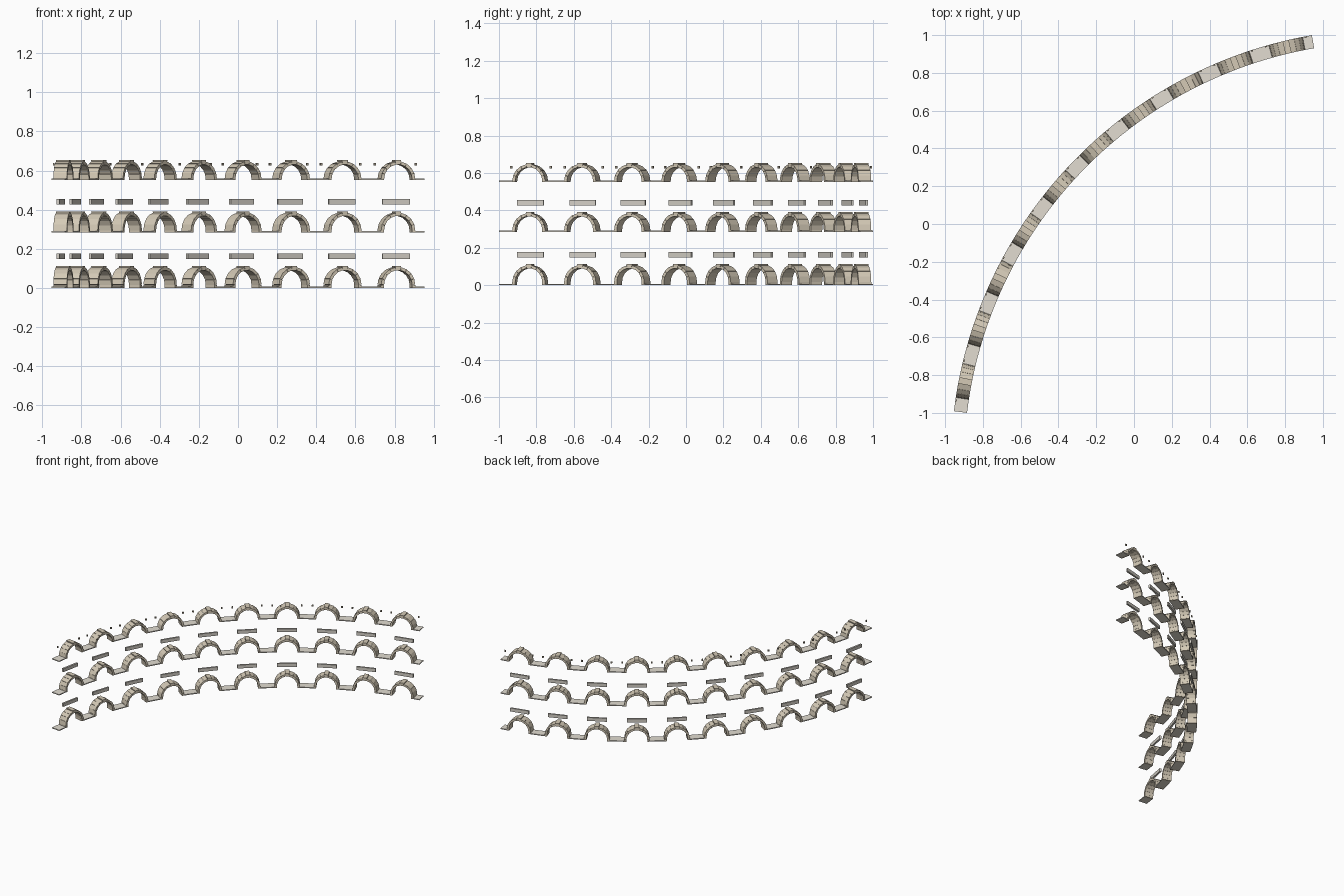
import bpy, bmesh, math

if "Cube" in bpy.data.objects:
    bpy.data.objects.remove(bpy.data.objects["Cube"])

R, W = 2.27, 0.07                  # mean radius and radial width of the arcade
A0, SWEEP, BAYS = 99.8, 73.2, 10
START = 0.004                      # the bays sit slightly toward one end
TAIL = 0.015                       # so the last ledge is a little longer
STEP = (math.radians(SWEEP) - TAIL / R) / BAYS
HALF = R * STEP / 2                # half a bay length along the curve
RI, RO = 0.075, 0.091              # arch ring radii
BLOCKS = 9

# centre of curvature, so the footprint is centred on the origin
a, b = math.radians(A0), math.radians(A0 + SWEEP)
ri, ro = R - W / 2, R + W / 2
CX = -(ri * math.cos(a) + ro * math.cos(b)) / 2
CY = -(ro * math.sin(a) + ri * math.sin(b)) / 2


def bend(bay, x, y, z):
    """Place a bay-local point (along, outward, up) on the curved wall."""
    t = a + (bay + 0.5) * STEP - (x + START) / R
    return (CX + (R + y) * math.cos(t), CY + (R + y) * math.sin(t), z)


def material(name, rgb):
    m = bpy.data.materials.new(name)
    m.diffuse_color = (*rgb, 1)
    m.use_nodes = True
    m.node_tree.nodes["Principled BSDF"].inputs["Base Color"].default_value = m.diffuse_color
    return m


def prism(bm, bay, outline, depth, y=0.0):
    """Extrude an along-up outline through the thickness of the wall."""
    lo = [bm.verts.new(bend(bay, x, y - depth / 2, z)) for x, z in outline]
    hi = [bm.verts.new(bend(bay, x, y + depth / 2, z)) for x, z in outline]
    bm.faces.new(lo)
    bm.faces.new(hi[::-1])
    n = len(lo)
    for k in range(n):
        bm.faces.new((lo[k], hi[k], hi[(k + 1) % n], lo[(k + 1) % n]))


def rect(x0, x1, z0, z1):
    return [(x0, z0), (x1, z0), (x1, z1), (x0, z1)]


def build(name, mat, draw):
    """Repeat a part over every bay and make one object of it."""
    bm = bmesh.new()
    for bay in range(BAYS):
        draw(bm, bay)
    bmesh.ops.recalc_face_normals(bm, faces=bm.faces)
    me = bpy.data.meshes.new(name)
    bm.to_mesh(me)
    bm.free()
    me.materials.append(mat)
    bpy.context.collection.objects.link(bpy.data.objects.new(name, me))


tan = material("tan_stone", (0.66, 0.59, 0.47))
pale = material("pale_stone", (0.76, 0.72, 0.64))
grey = material("grey_stone", (0.66, 0.63, 0.57))
dark = material("dark_stone", (0.40, 0.35, 0.27))


def arch(z0, stilt):
    def draw(bm, bay):
        zs = z0 + stilt
        # short legs under the springing
        for s in (-1, 1):
            prism(bm, bay, rect(s * RI, s * RO, z0, zs), W)
        # wedge blocks with a raised keystone
        for k in range(BLOCKS):
            t0 = math.pi * k / BLOCKS + 0.006
            t1 = math.pi * (k + 1) / BLOCKS - 0.006
            top = RO + (0.008 if k == BLOCKS // 2 else 0)
            pts = [(r * math.cos(t), zs + r * math.sin(t))
                   for r, t in ((RI, t0), (top, t0), (top, t1), (RI, t1))]
            prism(bm, bay, pts, W)
    return draw


def ledge(z0):
    def draw(bm, bay):
        right = HALF - (START if bay == 0 else 0)
        left = -HALF - (TAIL + START if bay == BAYS - 1 else 0)
        if bay == BAYS - 1:
            left = -HALF - (TAIL - 0 + START)
        prism(bm, bay, rect(RO, right, z0, z0 + 0.007), W)
        prism(bm, bay, rect(left, -RO, z0, z0 + 0.007), W)
    return draw


def panel(z0):
    return lambda bm, bay: prism(bm, bay, rect(-0.072, 0.072, z0, z0 + 0.027), 0.014, 0.014)


def bracket(bm, bay):
    for s in (-1, 1):
        prism(bm, bay, rect(s * 0.106 - 0.0055, s * 0.106 + 0.0055, 0.625, 0.638), 0.008, 0.031)


# three tiers of arches
for n, (z, stilt) in enumerate(((0.0, 0.016), (0.284, 0.010), (0.552, 0.004)), 1):
    build(f"arches_tier_{n}", tan, arch(z, stilt))
    build(f"ledges_tier_{n}", pale, ledge(z))

# panels over the lower tiers, brackets beside the top arches
build("panels_lower", grey, panel(0.149))
build("panels_upper", grey, panel(0.427))
build("top_brackets", dark, bracket)
